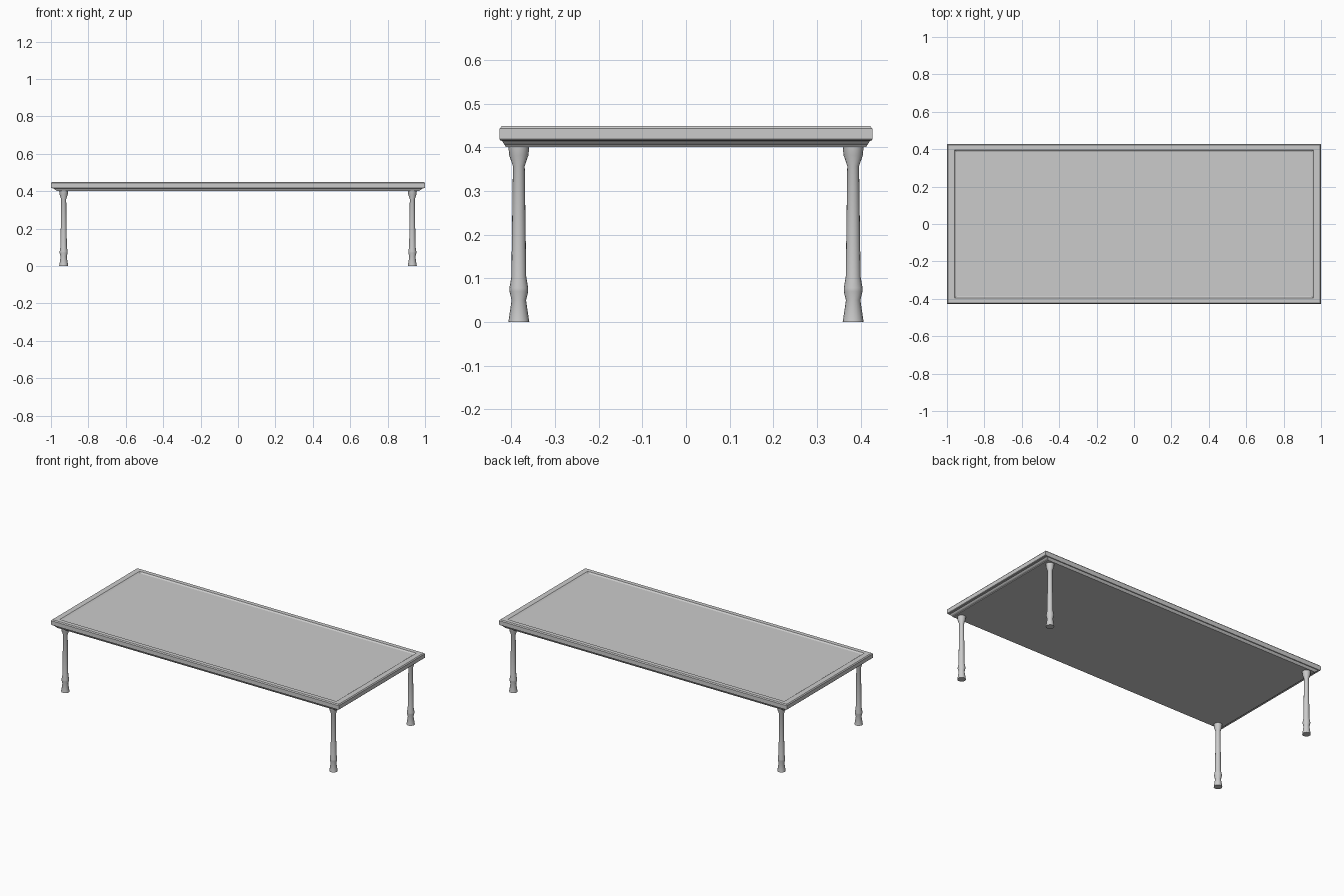
import bpy, bmesh
from math import cos, sin, tau

if "Cube" in bpy.data.objects:
    bpy.data.objects.remove(bpy.data.objects["Cube"])


def make_object(name, bm, smooth_angle=None):
    bmesh.ops.recalc_face_normals(bm, faces=bm.faces)
    mesh = bpy.data.meshes.new(name)
    bm.to_mesh(mesh)
    bm.free()
    obj = bpy.data.objects.new(name, mesh)
    bpy.context.collection.objects.link(obj)
    if smooth_angle:
        bpy.ops.object.select_all(action='DESELECT')
        obj.select_set(True)
        bpy.context.view_layer.objects.active = obj
        bpy.ops.object.shade_smooth_by_angle(angle=smooth_angle)
    return obj


def loft(rings):
    """Bridge closed rings of points in order and cap both ends."""
    bm = bmesh.new()
    loops = [[bm.verts.new(p) for p in ring] for ring in rings]
    n = len(loops[0])
    for a, b in zip(loops, loops[1:]):
        for i in range(n):
            j = (i + 1) % n
            bm.faces.new((a[i], a[j], b[j], b[i]))
    bm.faces.new(loops[0])
    bm.faces.new(loops[-1])
    return bm


def rectangle(hx, hy, z):
    return [(-hx, -hy, z), (hx, -hy, z), (hx, hy, z), (-hx, hy, z)]


def circle(cx, cy, r, z, sides=16):
    return [(cx + r * cos(tau * i / sides), cy + r * sin(tau * i / sides), z)
            for i in range(sides)]


# Tabletop: stepped underside, chamfered rim and shallow recessed panel
top_profile = [
    (0.970, 0.413, 0.401), (0.972, 0.415, 0.405), (0.980, 0.418, 0.409),
    (0.986, 0.421, 0.415), (0.997, 0.426, 0.416), (1.000, 0.427, 0.419),
    (1.000, 0.427, 0.443), (0.995, 0.422, 0.449), (0.961, 0.396, 0.449),
    (0.957, 0.393, 0.446), (0.951, 0.387, 0.442),
]
make_object("tabletop", loft([rectangle(*p) for p in top_profile]))

# Turned legs: flared foot, bead, tapered shaft and capital
leg_profile = [
    (0.0240, 0.000), (0.0165, 0.050), (0.0215, 0.070), (0.0215, 0.078),
    (0.0170, 0.104), (0.0135, 0.357), (0.0220, 0.382), (0.0240, 0.402),
]
for side, x in (("left", -0.932), ("right", 0.932)):
    for end, y in (("front", -0.383), ("back", 0.383)):
        rings = [circle(x, y, r, z) for r, z in leg_profile]
        make_object(f"{end}_{side}_leg", loft(rings), smooth_angle=0.5)
